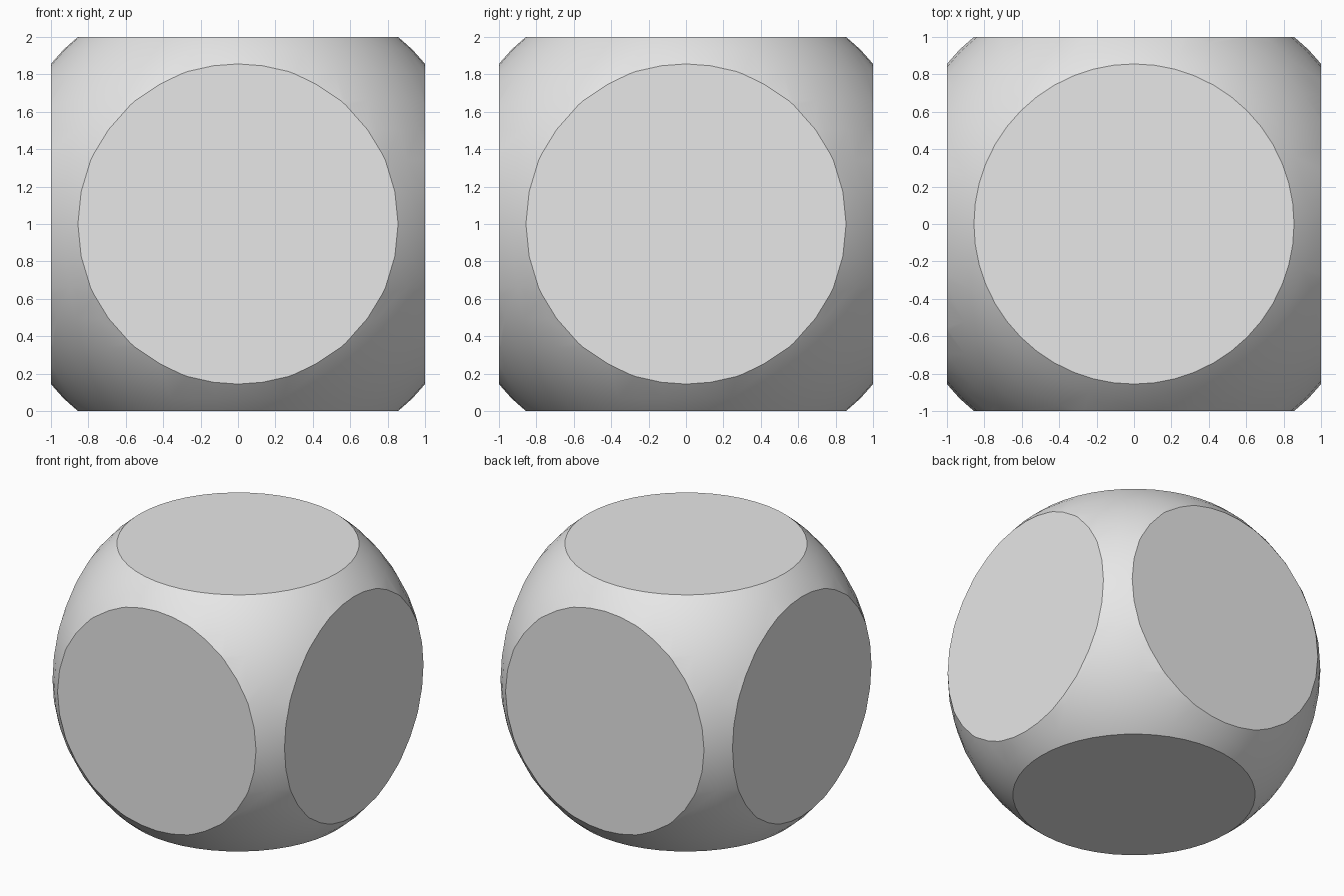
import bpy, bmesh, math
from mathutils import Vector

cube = bpy.data.objects.get("Cube")
if cube:
    bpy.data.objects.remove(cube, do_unlink=True)

# Plain grey material
grey = bpy.data.materials.new("light_grey")
grey.use_nodes = True
colour = (0.8, 0.8, 0.8, 1)
grey.diffuse_color = colour
grey.node_tree.nodes["Principled BSDF"].inputs["Base Color"].default_value = colour

# Ball, centred on the origin until it is cut
bm = bmesh.new()
bmesh.ops.create_uvsphere(bm, u_segments=48, v_segments=24, radius=1.319)

# Slice six flat caps off the ball and close each round opening
for axis in range(3):
    for sign in (-1, 1):
        normal = Vector((0, 0, 0))
        normal[axis] = sign
        bmesh.ops.bisect_plane(bm, geom=bm.verts[:] + bm.edges[:] + bm.faces[:],
                               plane_co=normal, plane_no=normal, clear_outer=True)
        rim = [e for e in bm.edges if e.is_boundary]
        bmesh.ops.edgeloop_fill(bm, edges=rim)

bmesh.ops.recalc_face_normals(bm, faces=bm.faces[:])
bmesh.ops.translate(bm, verts=bm.verts[:], vec=(0, 0, 1))

mesh = bpy.data.meshes.new("rounded_cube")
bm.to_mesh(mesh)
bm.free()
mesh.materials.append(grey)
rounded_cube = bpy.data.objects.new("rounded_cube", mesh)
bpy.context.collection.objects.link(rounded_cube)

# Smooth ball surface, crisp rims around the flats
bpy.ops.object.select_all(action='DESELECT')
rounded_cube.select_set(True)
bpy.context.view_layer.objects.active = rounded_cube
bpy.ops.object.shade_smooth_by_angle(angle=math.radians(25))
